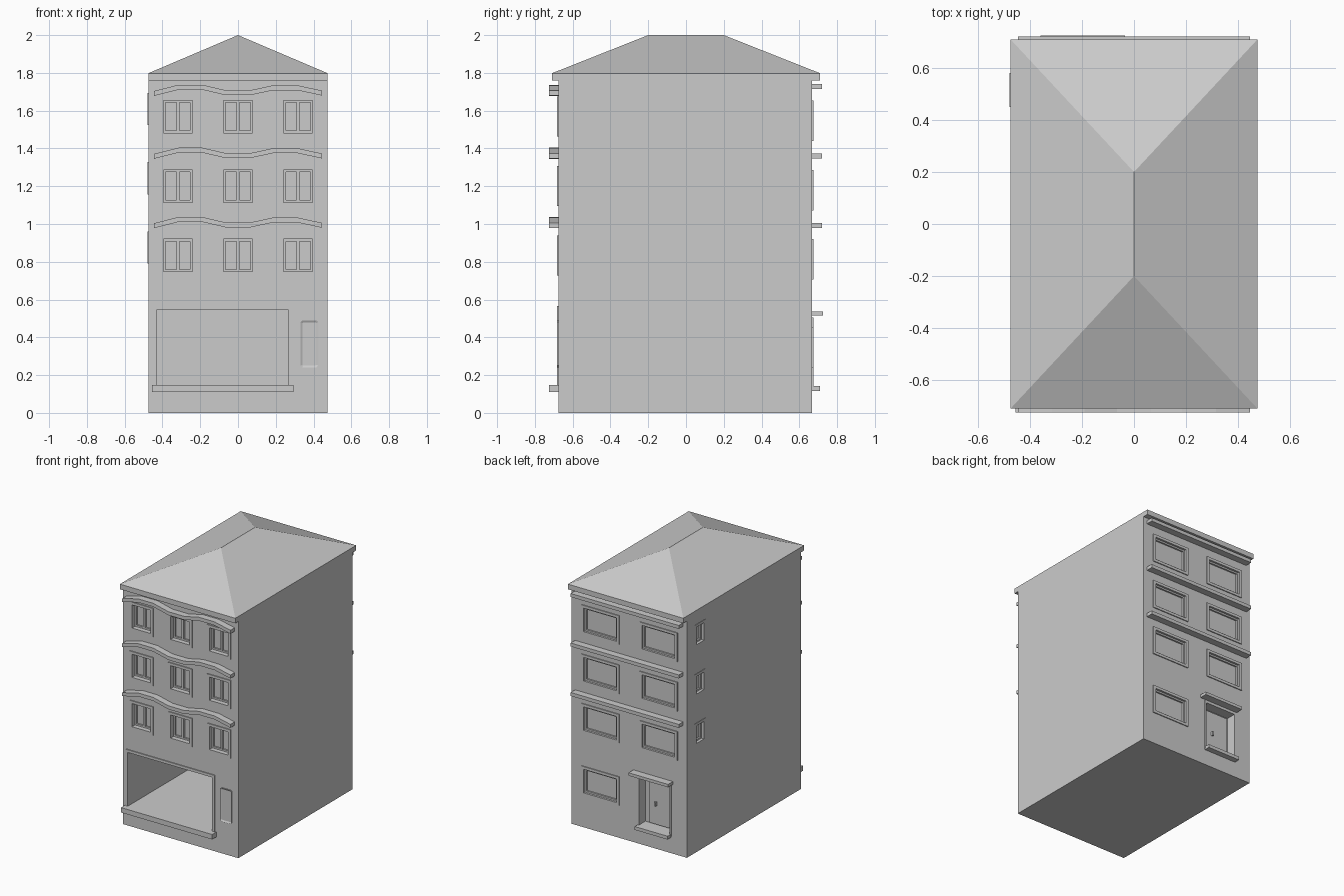
import bpy, bmesh
from mathutils import Vector

old = bpy.data.objects.get("Cube")
if old:
    bpy.data.objects.remove(old, do_unlink=True)

GREY = (0.6, 0.6, 0.6, 1)
mat = bpy.data.materials.new("plain grey")
mat.use_nodes = True
mat.diffuse_color = GREY
mat.node_tree.nodes["Principled BSDF"].inputs["Base Color"].default_value = GREY

FRONT, BACK, SIDE, TOP = -0.675, 0.668, 0.475, 1.76


def add_box(bm, lo, hi):
    """Axis-aligned box between two corners."""
    lo, hi = Vector(lo), Vector(hi)
    verts = bmesh.ops.create_cube(bm, size=1)["verts"]
    for v in verts:
        v.co = (lo + hi) / 2 + v.co * (hi - lo)


def add_prism(bm, outline, y0, y1):
    """Extrude an x-z outline along y."""
    face = bm.faces.new([bm.verts.new((x, y0, z)) for x, z in outline])
    new = bmesh.ops.extrude_face_region(bm, geom=[face])["geom"]
    moved = [v for v in new if isinstance(v, bmesh.types.BMVert)]
    bmesh.ops.translate(bm, verts=moved, vec=(0, y1 - y0, 0))


def finish(name, bm):
    bmesh.ops.recalc_face_normals(bm, faces=bm.faces)
    mesh = bpy.data.meshes.new(name)
    bm.to_mesh(mesh)
    bm.free()
    mesh.materials.append(mat)
    obj = bpy.data.objects.new(name, mesh)
    bpy.context.collection.objects.link(obj)
    return obj


def box(name, lo, hi):
    bm = bmesh.new()
    add_box(bm, lo, hi)
    return finish(name, bm)


def wall_box(bm, wall, u, z, near, far):
    """Box on a wall: u is the range along it, near/far are distances outward."""
    if wall == "front":
        a, b = (u[0], FRONT - near, z[0]), (u[1], FRONT - far, z[1])
    elif wall == "back":
        a, b = (u[0], BACK + near, z[0]), (u[1], BACK + far, z[1])
    else:
        a, b = (-SIDE - near, u[0], z[0]), (-SIDE - far, u[1], z[1])
    add_box(bm, [min(p) for p in zip(a, b)], [max(p) for p in zip(a, b)])


def border(bm, wall, u, z, width, near, far):
    """Four bars around an opening; a negative width lies inside it."""
    w = abs(width)
    if width < 0:
        u, z = (u[0] + w, u[1] - w), (z[0] + w, z[1] - w)
    for zz in ((z[0] - w, z[0]), (z[1], z[1] + w)):
        wall_box(bm, wall, (u[0] - w, u[1] + w), zz, near, far)
    for uu in ((u[0] - w, u[0]), (u[1], u[1] + w)):
        wall_box(bm, wall, uu, z, near, far)


cuts = bmesh.new()


def window(name, wall, u, z, depth=0.04, mullion=False, proud=0.007):
    """Recess the wall and add a casing, a sash and an optional mullion."""
    wall_box(cuts, wall, u, z, 0.02, -depth)
    bm = bmesh.new()
    border(bm, wall, u, z, 0.02, 0, proud)
    border(bm, wall, u, z, -0.012, -depth, -depth + 0.012)
    if mullion:
        mid = (u[0] + u[1]) / 2
        wall_box(bm, wall, (mid - 0.008, mid + 0.008), (z[0] + 0.012, z[1] - 0.012),
                 -depth, -depth + 0.016)
    finish(name, bm)


# Windows on three storeys
for floor in range(3):
    up = floor * 0.367
    for i, x in enumerate((-0.318, 0, 0.318)):
        window(f"front_window_{floor}_{i}", "front", (x - 0.077, x + 0.077),
               (0.748 + up, 0.92 + up), mullion=True)
    for i, x in enumerate((-0.245, 0.235)):
        window(f"back_window_{floor}_{i}", "back", (x - 0.135, x + 0.135),
               (0.725 + up, 0.9 + up), depth=0.02)
    window(f"side_window_{floor}", "side", (0.47, 0.56), (0.81 + up, 0.94 + up),
           depth=0.03, proud=0.003)
window("back_window_ground", "back", (0.1, 0.37), (0.26, 0.435), depth=0.02)

# Open shop front
SHOP_X, SHOP_Z = (-0.43, 0.265), (0.147, 0.547)
wall_box(cuts, "front", SHOP_X, SHOP_Z, 0.02, -0.97)
bm = bmesh.new()
border(bm, "front", SHOP_X, SHOP_Z, 0.02, 0, 0.007)
finish("shop_casing", bm)
box("shop_sill", (-0.455, -0.725, 0.11), (0.295, FRONT, 0.147))

# Notice board with clipped corners
bm = bmesh.new()
c = 0.01
board = [(0.33 + c, 0.24), (0.425 - c, 0.24), (0.425, 0.24 + c), (0.425, 0.49 - c),
         (0.425 - c, 0.49), (0.33 + c, 0.49), (0.33, 0.49 - c), (0.33, 0.24 + c)]
add_prism(bm, board, FRONT, FRONT - 0.007)
face = min(bm.faces, key=lambda f: f.calc_center_median().y)
bmesh.ops.recalc_face_normals(bm, faces=bm.faces)
bmesh.ops.inset_region(bm, faces=[face], thickness=0.012)
bmesh.ops.translate(bm, verts=face.verts, vec=(0, 0.006, 0))
finish("notice_board", bm)

# Back door
DOOR_X, DOOR_Z = (-0.335, -0.085), (0.142, 0.49)
wall_box(cuts, "back", DOOR_X, DOOR_Z, 0.02, -0.07)
bm = bmesh.new()
border(bm, "back", DOOR_X, DOOR_Z, 0.015, 0, 0.006)
wall_box(bm, "back", (-0.32, -0.13), (0.15, 0.475), -0.07, -0.055)
finish("back_door", bm)
bm = bmesh.new()
wall_box(bm, "back", (-0.19, -0.178), (0.29, 0.32), -0.055, -0.04)
finish("door_handle", bm)
box("door_step", (-0.345, BACK - 0.06, 0.117), (-0.075, 0.71, 0.142))
box("door_canopy", (-0.36, BACK, 0.515), (-0.035, 0.725, 0.537))

# Walls with the openings cut out
walls = box("walls", (-SIDE, FRONT, 0), (SIDE, BACK, TOP))
cutter = finish("opening_cutter", cuts)
cutter.hide_render = True
mod = walls.modifiers.new("openings", "BOOLEAN")
mod.operation, mod.solver, mod.object = "DIFFERENCE", "EXACT", cutter
graph = bpy.context.evaluated_depsgraph_get()
cut_mesh = bpy.data.meshes.new_from_object(walls.evaluated_get(graph))
walls.modifiers.clear()
walls.data = cut_mesh
bpy.data.objects.remove(cutter, do_unlink=True)

# Wavy ledges on the front
wave_x = (-0.445, -0.315, -0.19, -0.065, 0.065, 0.185, 0.315, 0.445)
wave_z = (0, 0.033, 0.033, 0.004, 0.004, 0.03, 0.03, 0.002)
for i, base in enumerate((0.978, 1.345, 1.678)):
    low = [(x, base + z) for x, z in zip(wave_x, wave_z)]
    high = [(x, z + 0.026) for x, z in reversed(low)]
    bm = bmesh.new()
    add_prism(bm, low + high, -0.725, FRONT)
    finish(f"front_ledge_{i}", bm)

# Straight ledges on the back
for i in range(3):
    z = 0.978 + i * 0.368
    box(f"back_ledge_{i}", (-0.445, BACK, z), (0.445, 0.72, z + 0.026))

# Cornice and hipped roof
box("cornice", (-SIDE, -0.71, TOP), (SIDE, 0.71, 1.798))
bm = bmesh.new()
add_box(bm, (-SIDE, -0.71, 1.798), (SIDE, 0.71, 2))
for v in bm.verts:
    if v.co.z > 1.9:
        v.co.x = 0
        v.co.y = 0.2 if v.co.y > 0 else -0.2
bmesh.ops.remove_doubles(bm, verts=bm.verts, dist=0.0001)
finish("roof", bm)
